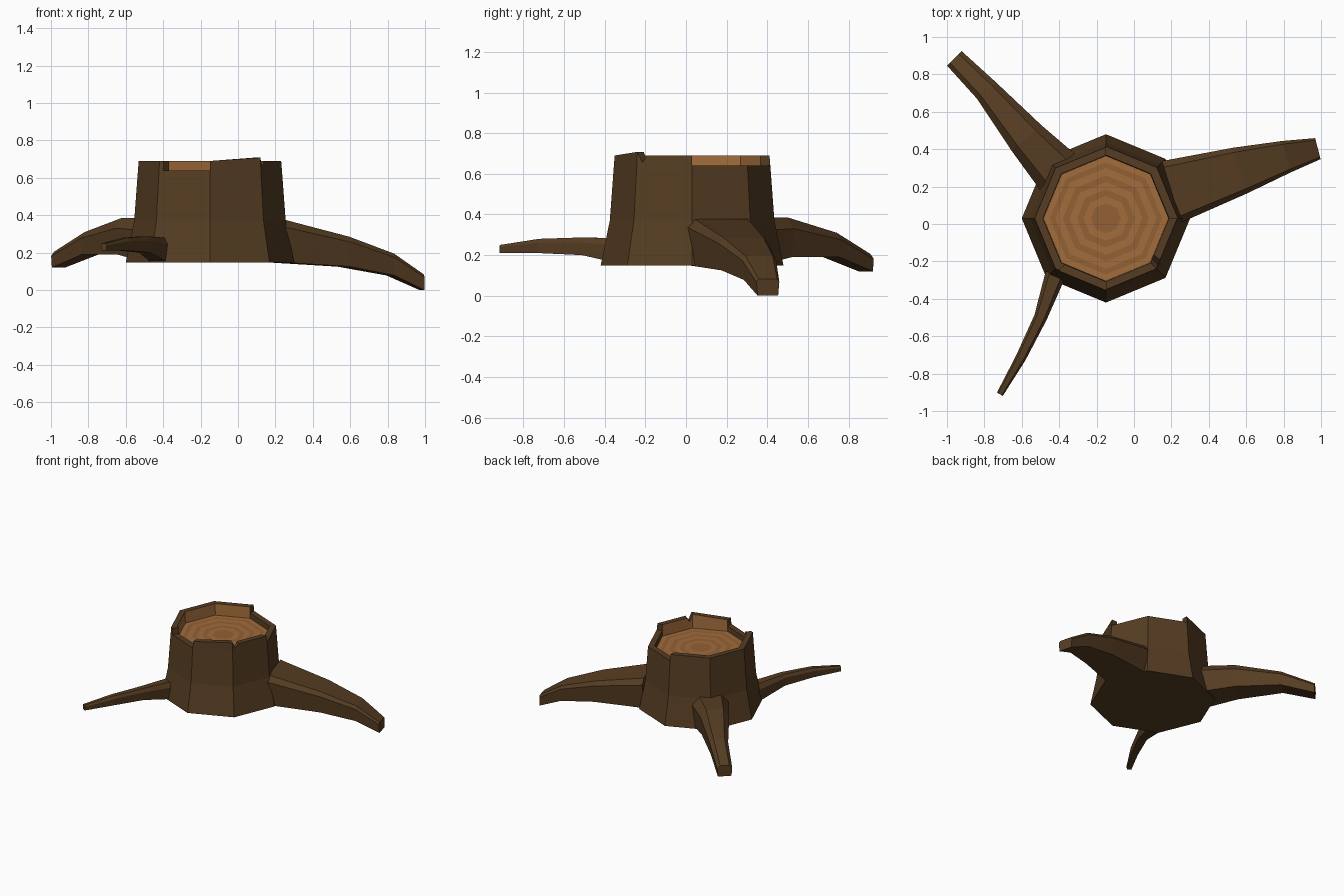
import bpy, bmesh, math
from mathutils import Vector

if "Cube" in bpy.data.objects:
    bpy.data.objects.remove(bpy.data.objects["Cube"])

CX, CY, N = -0.15, 0.03, 8
FLOOR, LIP = 0.60, 0.64


def material(name, rgb):
    m = bpy.data.materials.new(name)
    m.diffuse_color = (*rgb, 1)
    m.use_nodes = True
    m.node_tree.nodes["Principled BSDF"].inputs["Base Color"].default_value = m.diffuse_color
    return m


BARK = material("bark", (0.092, 0.046, 0.016))
WOOD = material("wood", (0.36, 0.15, 0.044))
WOOD_DARK = material("wood_dark", (0.29, 0.12, 0.036))


def finish(name, bm, mats, fix=True):
    if fix:
        bmesh.ops.recalc_face_normals(bm, faces=bm.faces)
    me = bpy.data.meshes.new(name)
    bm.to_mesh(me)
    bm.free()
    for m in mats:
        me.materials.append(m)
    ob = bpy.data.objects.new(name, me)
    bpy.context.collection.objects.link(ob)
    return ob


def oct_point(t, r, z):
    """Point at t edges around the octagon of corner radius r."""
    def corner(i):
        a = 2 * math.pi * i / N
        return Vector((CX + r * math.cos(a), CY + r * math.sin(a), z))
    i = math.floor(t)
    return corner(i).lerp(corner(i + 1), t - i)


def loft(bm, sections, side_mats=None):
    """Closed solid through equal-length point loops; optional material per side."""
    loops = [[bm.verts.new(p) for p in s] for s in sections]
    n = len(loops[0])
    for a, b in zip(loops, loops[1:]):
        for i in range(n):
            j = (i + 1) % n
            f = bm.faces.new((a[i], a[j], b[j], b[i]))
            f.material_index = side_mats[i] if side_mats else 0
    bm.faces.new(loops[0])
    bm.faces.new(loops[-1])


# Trunk: tapered octagon with a shallow recess in the top
bm = bmesh.new()
loft(bm, [[oct_point(i, r, z) for i in range(N)]
          for r, z in ((0.45, 0.148), (0.405, 0.37), (0.385, LIP),
                       (0.338, LIP), (0.335, FLOOR - 0.003))])
finish("trunk", bm, [BARK])

# Cut surface: concentric growth rings in two wood tones
bm = bmesh.new()
prev = None
for k, r in enumerate((0.08, 0.12, 0.155, 0.195, 0.23, 0.27, 0.30, 0.335)):
    loop = [bm.verts.new(oct_point(i, r, FLOOR)) for i in range(N)]
    if prev is None:
        faces = [bm.faces.new(loop)]
    else:
        faces = [bm.faces.new((prev[i], loop[i], loop[(i + 1) % N], prev[(i + 1) % N]))
                 for i in range(N)]
    for f in faces:
        f.material_index = (k + 1) % 2
    prev = loop
finish("growth_rings", bm, [WOOD, WOOD_DARK], fix=False)


# Broken bark rim: (position around octagon, top height), wood on the inside
def rim(name, path):
    bm = bmesh.new()
    loft(bm, [[oct_point(t, 0.385, LIP), oct_point(t, 0.381, z),
               oct_point(t, 0.337, z), oct_point(t, 0.334, FLOOR),
               oct_point(t, 0.345, LIP)]
              for t, z in path], side_mats=(0, 0, 1, 0, 0))
    finish(name, bm, [BARK, WOOD])


rim("rim_back_left", [(2, 0.69), (3, 0.69), (4, 0.69), (5, 0.69), (5.08, 0.69)])
rim("rim_front_right", [(6, 0.69), (7, 0.708), (7.09, 0.655), (7.18, 0.69), (7.999, 0.69)])


# Roots: stations of (x, y, half width, bottom z, top z), chamfered box section
def root(name, stations, top=0.6, shoulder=0.72):
    pts = [Vector(s[:2]) for s in stations]
    sections = []
    for k, (x, y, w, lo, hi) in enumerate(stations):
        d = (pts[min(k + 1, len(pts) - 1)] - pts[max(k - 1, 0)]).normalized()
        side = Vector((-d.y, d.x))
        h = hi - lo
        sections.append([(x + side.x * w * u, y + side.y * w * u, lo + h * v)
                         for u, v in ((-0.9, 0), (0.9, 0), (1, shoulder),
                                      (top, 1), (-top, 1), (-1, shoulder))])
    bm = bmesh.new()
    loft(bm, sections)
    finish(name, bm, [BARK])


root("root_right", [(0.20, 0.172, 0.172, 0.148, 0.378), (0.565, 0.285, 0.128, 0.125, 0.285),
                    (0.815, 0.36, 0.087, 0.078, 0.195), (0.983, 0.403, 0.058, 0.0, 0.083)],
     top=0.8, shoulder=0.82)
root("root_back_left", [(-0.40, 0.27, 0.135, 0.148, 0.385), (-0.575, 0.46, 0.105, 0.19, 0.385),
                        (-0.79, 0.715, 0.067, 0.19, 0.31), (-0.96, 0.885, 0.055, 0.12, 0.205)])
root("root_front_left", [(-0.42, -0.27, 0.055, 0.148, 0.28), (-0.50, -0.50, 0.035, 0.20, 0.287),
                         (-0.605, -0.715, 0.028, 0.21, 0.28), (-0.717, -0.91, 0.018, 0.21, 0.25)])
